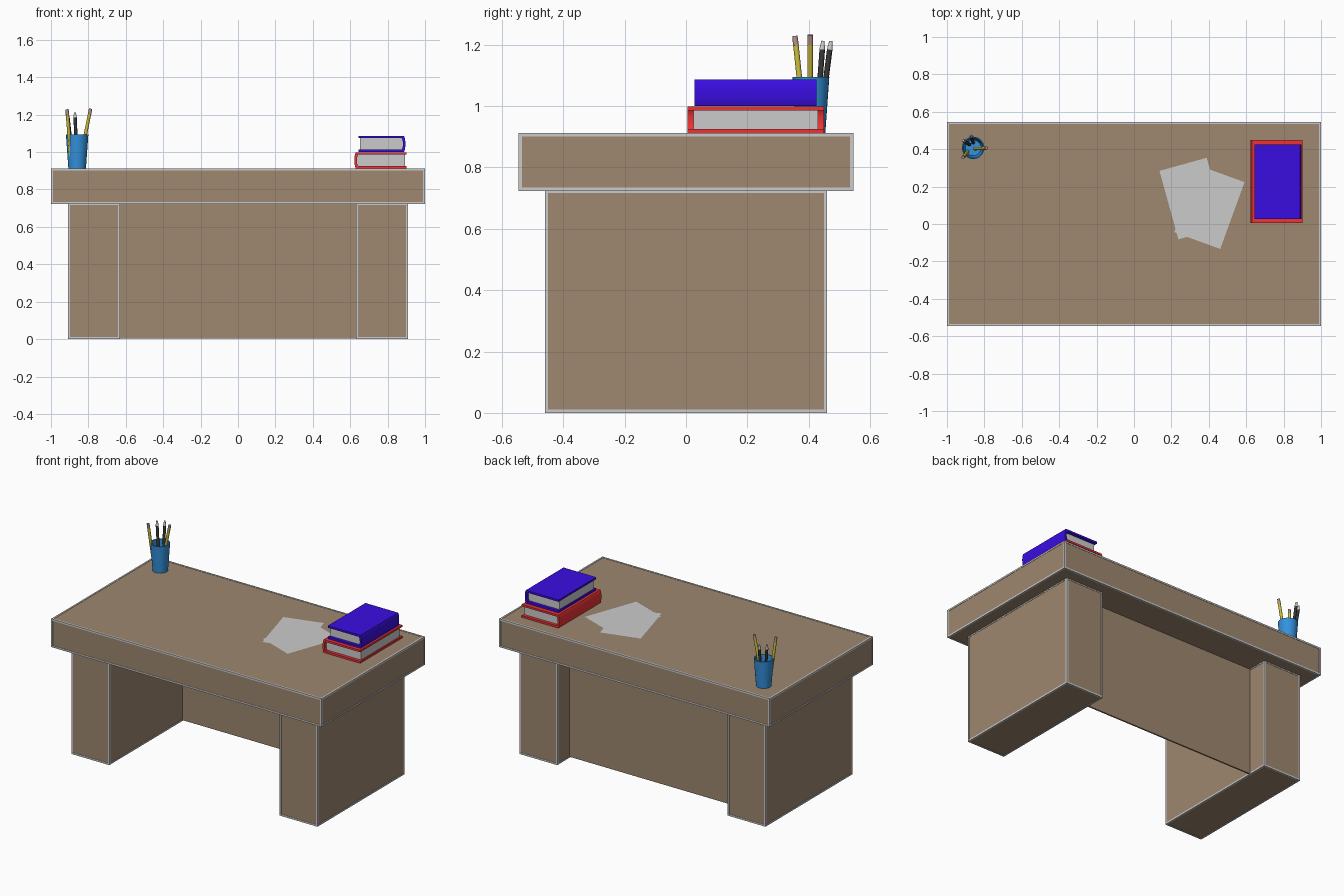
import bpy, bmesh
from itertools import product
from math import radians, sin, cos, pi
from mathutils import Vector, Matrix

if "Cube" in bpy.data.objects:
    bpy.data.objects.remove(bpy.data.objects["Cube"])


def material(name, r, g, b):
    m = bpy.data.materials.new(name)
    m.diffuse_color = (r, g, b, 1)
    m.use_nodes = True
    m.node_tree.nodes["Principled BSDF"].inputs["Base Color"].default_value = m.diffuse_color
    return m


WOOD = material("wood", 0.342, 0.243, 0.16)
RED = material("red", 0.85, 0.033, 0.036)
BLUE = material("blue", 0.042, 0.004, 0.76)
CUP = material("cup_blue", 0.034, 0.285, 0.73)
YELLOW = material("yellow", 0.6, 0.5, 0.04)
BLACK = material("black", 0.035, 0.035, 0.035)
ERASER = material("eraser", 0.45, 0.27, 0.25)


def make(name, bm, mat=None):
    bmesh.ops.recalc_face_normals(bm, faces=bm.faces)
    me = bpy.data.meshes.new(name)
    bm.to_mesh(me)
    bm.free()
    ob = bpy.data.objects.new(name, me)
    bpy.context.collection.objects.link(ob)
    if mat:
        me.materials.append(mat)
    return ob


def add_cuboid(bm, lo, hi):
    lo, hi = Vector(lo), Vector(hi)
    bmesh.ops.create_cube(bm, size=1, matrix=Matrix.Translation((lo + hi) / 2)
                          @ Matrix.Diagonal((*(hi - lo), 1)))


def box(name, lo, hi, mat=None):
    bm = bmesh.new()
    add_cuboid(bm, lo, hi)
    return make(name, bm, mat)


def smooth(ob, angle=40):
    bpy.ops.object.select_all(action='DESELECT')
    ob.select_set(True)
    bpy.context.view_layer.objects.active = ob
    bpy.ops.object.shade_smooth_by_angle(angle=radians(angle))


# Wooden block with thin grey bars along its twelve edges
def trimmed_block(name, lo, hi, w=0.011, proud=0.002):
    lo, hi = Vector(lo), Vector(hi)
    p = Vector((proud,) * 3)
    box(name, lo + p, hi - p, WOOD)
    bm = bmesh.new()
    for axis in range(3):
        u, v = (axis + 1) % 3, (axis + 2) % 3
        for su, sv in product((0, 1), repeat=2):
            a, b = lo.copy(), hi.copy()
            for k, s in ((u, su), (v, sv)):
                if s:
                    a[k] = hi[k] - w
                else:
                    b[k] = lo[k] + w
            add_cuboid(bm, a, b)
    make(name + "_edge_trim", bm)


# Desk: slab, two pedestals and the recessed back panel
trimmed_block("desk_top", (-1, -0.545, 0.723), (1, 0.545, 0.912))
for side, s in (("left", -1), ("right", 1)):
    xs = sorted((s * 0.63, s * 0.91))
    trimmed_block(side + "_pedestal", (xs[0], -0.46, 0), (xs[1], 0.46, 0.728))
box("back_panel", (-0.635, 0.316, 0.004), (0.635, 0.326, 0.726), WOOD)

# Loose paper sheets
for i, (x, y, turn) in enumerate(((0.313, 0.136, 15.5), (0.403, 0.09, -20))):
    bm = bmesh.new()
    bmesh.ops.create_grid(bm, x_segments=1, y_segments=1, size=0.5,
                          matrix=Matrix.Diagonal((0.262, 0.38, 1, 1)))
    sheet = make(f"paper_{i + 1}", bm)
    sheet.location = (x, y, 0.9112 + i * 0.0005)
    sheet.rotation_euler.z = radians(turn)


# Books: C-shaped cover with a rounded spine, plus a page block
def book(name, spine_x, edge_x, y0, y1, z0, z1, mat, t=0.013, inset=0.02):
    d = 1 if edge_x > spine_x else -1
    h, mid, bulge = (z1 - z0) / 2, (z0 + z1) / 2, 0.012

    def arc(hh, off):
        return [(spine_x + d * (off + bulge * (1 - cos(a))), mid + hh * sin(a) / sin(1.2))
                for a in (1.2 - 0.4 * i for i in range(7))]

    outer = arc(h, 0)
    inner = arc(h - t, t)
    pts = [(edge_x, z1)] + outer + [(edge_x, z0), (edge_x, z0 + t)] + inner[::-1] + [(edge_x, z1 - t)]
    bm = bmesh.new()
    face = bm.faces.new([bm.verts.new((x, y0, z)) for x, z in pts])
    out = bmesh.ops.extrude_face_region(bm, geom=[face])
    bmesh.ops.translate(bm, vec=(0, y1 - y0, 0),
                        verts=[v for v in out["geom"] if isinstance(v, bmesh.types.BMVert)])
    smooth(make(name + "_cover", bm, mat))
    a, b = sorted((spine_x + d * t, edge_x - d * 0.008))
    box(name + "_pages", (a, y0 + inset, z0 + t), (b, y1 - inset, z1 - t))


book("red_book", 0.622, 0.9, 0.005, 0.45, 0.912, 0.999, RED)
book("blue_book", 0.895, 0.645, 0.027, 0.425, 1.0, 1.087, BLUE)

# Pencil cup: open tapered lathe
CX, CY, N = -0.86, 0.407, 32
profile = [(0.047, 0.912), (0.06, 1.095), (0.054, 1.095), (0.042, 0.922)]
bm = bmesh.new()
rings = [[bm.verts.new((CX + r * cos(2 * pi * i / N), CY + r * sin(2 * pi * i / N), z))
          for i in range(N)] for r, z in profile]
for a, b in zip(rings, rings[1:]):
    for i in range(N):
        j = (i + 1) % N
        bm.faces.new((a[i], a[j], b[j], b[i]))
bm.faces.new(rings[0])
bm.faces.new(rings[-1])
smooth(make("pencil_cup", bm, CUP))


# Pencils and pens: a rod from base to tip with a differently coloured end
def rod(name, p, q, r0, r1, mat):
    axis = q - p
    m = Matrix.Translation((p + q) / 2) @ axis.to_track_quat('Z', 'Y').to_matrix().to_4x4()
    bm = bmesh.new()
    bmesh.ops.create_cone(bm, cap_ends=True, segments=20, radius1=r0, radius2=r1,
                          depth=axis.length, matrix=m)
    smooth(make(name, bm, mat))


sticks = [
    ("pencil_1", (-0.89, 0.387, 0.925), (-0.914, 0.355, 1.228), YELLOW, ERASER, 0.0085),
    ("pencil_2", (-0.85, 0.403, 0.925), (-0.788, 0.405, 1.232), YELLOW, ERASER, 0.0085),
    ("pen_1", (-0.88, 0.425, 0.925), (-0.912, 0.446, 1.212), BLACK, None, 0.005),
    ("pen_2", (-0.86, 0.435, 0.925), (-0.872, 0.472, 1.212), BLACK, None, 0.005),
]
for name, p, q, body, end, tip_r in sticks:
    p, q = Vector(p), Vector(q)
    k = p.lerp(q, 0.9)
    rod(name + "_body", p, k, 0.009, 0.009, body)
    rod(name + "_end", k, q, 0.0095, tip_r, end)
